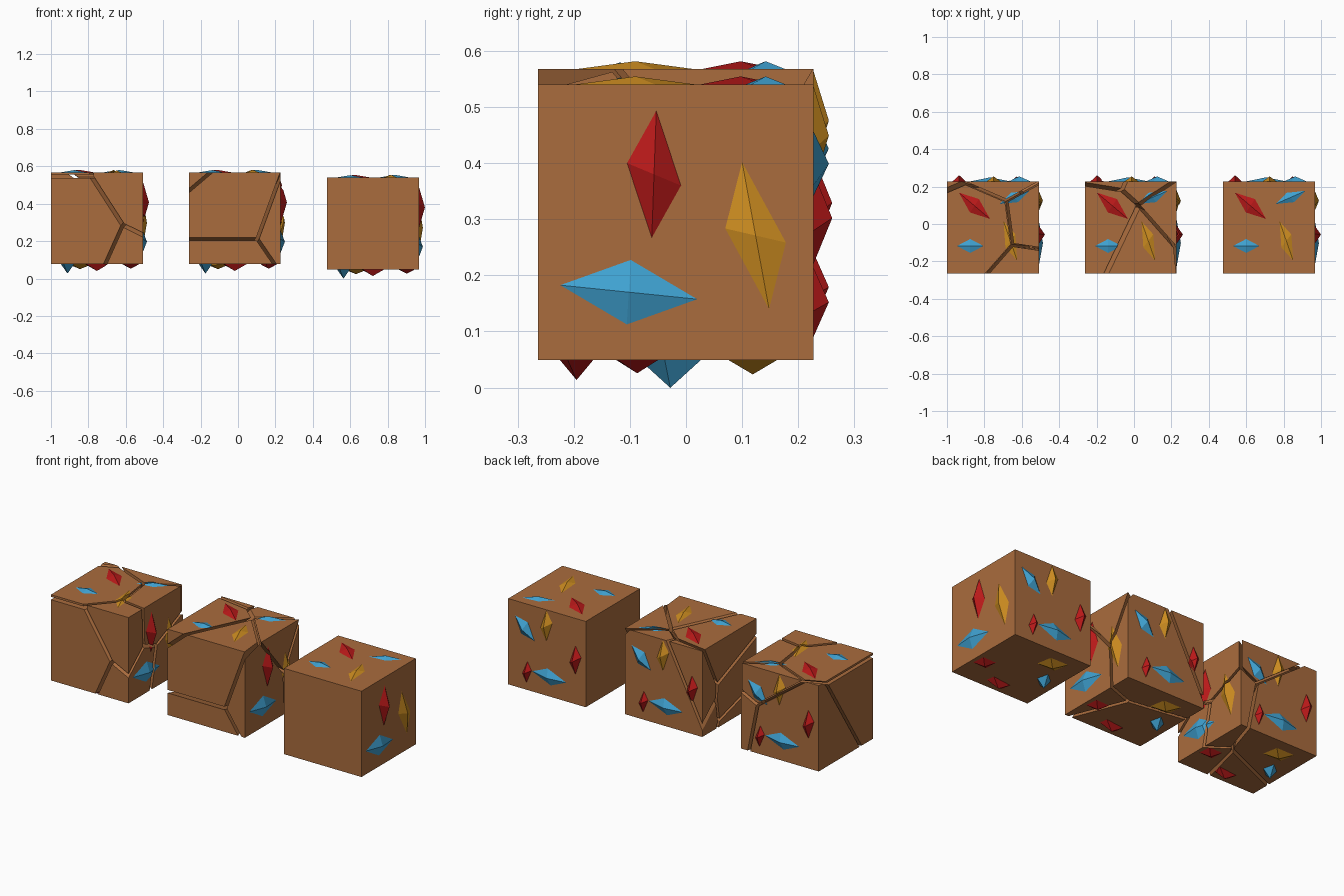
import bpy, bmesh
from mathutils import Vector

if "Cube" in bpy.data.objects:
    bpy.data.objects.remove(bpy.data.objects["Cube"])

H = 0.2455          # half size of a block
GAP = 0.017         # crack width


def material(name, rgb):
    m = bpy.data.materials.new(name)
    m.diffuse_color = (*rgb, 1)
    m.use_nodes = True
    m.node_tree.nodes["Principled BSDF"].inputs["Base Color"].default_value = m.diffuse_color
    return m


MATS = [material("clay", (0.40, 0.15, 0.047)), material("red", (0.50, 0.010, 0.010)),
        material("blue", (0.05, 0.36, 0.64)), material("gold", (0.62, 0.27, 0.015))]
RED, BLUE, GOLD = 1, 2, 3

# Crystals per block face: colour, centre, half long axis, half short axis, height
RIGHT = [(RED, (-.039, .085), (.004, .113), (.048, -.02), .033),
         (GOLD, (.142, -.024), (-.024, .131), (.054, -.0125), .022),
         (BLUE, (-.084, -.125), (.122, -.0125), (.0035, .0575), .022)]
TOP = [(RED, (-.0985, .1155), (-.083, .07), (.024, .036), .014),
       (BLUE, (.1155, .16), (.079, .035), (-.02, .025), .014),
       (BLUE, (-.121, -.0995), (.071, 0), (0, .0375), .012),
       (GOLD, (.0935, -.0725), (.0365, -.105), (.0265, .035), .014)]
BACK = [(BLUE, (.141, .104), (-.061, -.057), (-.02, .038), .027),
        (GOLD, (.004, .154), (0, -.087), (-.038, .024), .027),
        (RED, (.127, -.143), (.003, -.061), (-.029, .015), .027),
        (BLUE, (-.014, -.134), (-.108, -.004), (-.01, -.046), .022),
        (RED, (-.18, .007), (0, -.081), (-.036, .022), .033)]
BOTTOM = [(RED, (.181, -.069), (-.045, .035), (-.039, -.038), .024),
          (RED, (0, -.177), (-.062, .016), (-.055, -.03), .036),
          (GOLD, (-.09, .137), (-.064, .044), (-.048, -.044), .026),
          (BLUE, (-.157, -.01), (.02, .055), (.035, -.01), .050)]
FACES = [(RIGHT, lambda a, b, h: (H + h, a, b)), (TOP, lambda a, b, h: (a, b, H + h)),
         (BACK, lambda a, b, h: (a, H + h, b)), (BOTTOM, lambda a, b, h: (a, b, -H - h))]

# Shard fields (nx, ny, nz, c): a shard is where its own linear field is largest
LEFT_CELLS = [(0, 0, 0, 0), (1.46, -1.28, -.06, -.257), (1.685, .228, 0, -.154),
              (.795, 1.836, 0, -.318), (0, 0, -1, .225), (.822, -.2, -1.37, .049),
              (-.7, 1.63, -2.06, .01), (1.6, .9, -1.6, -.15)]
MIDDLE_CELLS = [(0, 0, 0, 0), (-.96, .459, 1.13, -.29), (1, .883, .3, -.217),
                (1, .1, -.366, -.137), (0, -.3, -1.05, -.19), (.33, 1.91, -.3, -.168),
                (-.66, 2.33, .2, -.42)]


def body_part():
    bm = bmesh.new()
    bmesh.ops.create_cube(bm, size=2 * H)
    return bm, 0


def crystal_part(place, colour, centre, long, short, h):
    # double pyramid sunk halfway into the face
    bm = bmesh.new()
    c, l, s = Vector(centre), Vector(long), Vector(short)
    ring = [bm.verts.new(place(p.x, p.y, 0)) for p in (c + l, c + s, c - l, c - s)]
    for tip_h in (h, -h):
        tip = bm.verts.new(place(c.x, c.y, tip_h))
        for i in range(4):
            bm.faces.new((ring[i], ring[(i + 1) % 4], tip))
    return bm, colour


def all_parts():
    yield body_part()
    for items, place in FACES:
        for item in items:
            yield crystal_part(place, *item)


def trim(bm, cells, i):
    # keep only the shard i of a convex part, closing each cut
    for j, other in enumerate(cells):
        if j == i or not bm.faces:
            continue
        d = Vector(other[:3]) - Vector(cells[i][:3])
        e = other[3] - cells[i][3]
        co = -d * ((e + GAP / 2 * d.length) / d.length_squared)
        bmesh.ops.bisect_plane(bm, geom=bm.verts[:] + bm.edges[:] + bm.faces[:], dist=1e-6,
                               plane_co=co, plane_no=d.normalized(), clear_outer=True)
        rim = [ed for ed in bm.edges if ed.is_boundary]
        if rim:
            bmesh.ops.holes_fill(bm, edges=rim, sides=0)


def build(name, location, cells=None, i=0):
    total = bmesh.new()
    for bm, mat in all_parts():
        if cells:
            trim(bm, cells, i)
        if bm.faces:
            bmesh.ops.recalc_face_normals(bm, faces=bm.faces[:])
            for f in bm.faces:
                f.material_index = mat
                f.smooth = False
            tmp = bpy.data.meshes.new("tmp")
            bm.to_mesh(tmp)
            total.from_mesh(tmp)
            bpy.data.meshes.remove(tmp)
        bm.free()
    mesh = bpy.data.meshes.new(name)
    for m in MATS:
        mesh.materials.append(m)
    total.to_mesh(mesh)
    total.free()
    ob = bpy.data.objects.new(name, mesh)
    ob.location = location
    bpy.context.collection.objects.link(ob)


# Whole block, then the two cracked blocks
build("whole_block", (0.721, -0.018, 0.295))
for label, loc, cells in (("middle_shard", (-0.017, -0.018, 0.322), MIDDLE_CELLS),
                          ("left_shard", (-0.7545, -0.018, 0.322), LEFT_CELLS)):
    for k in range(len(cells)):
        build(f"{label}_{k + 1}", loc, cells, k)
